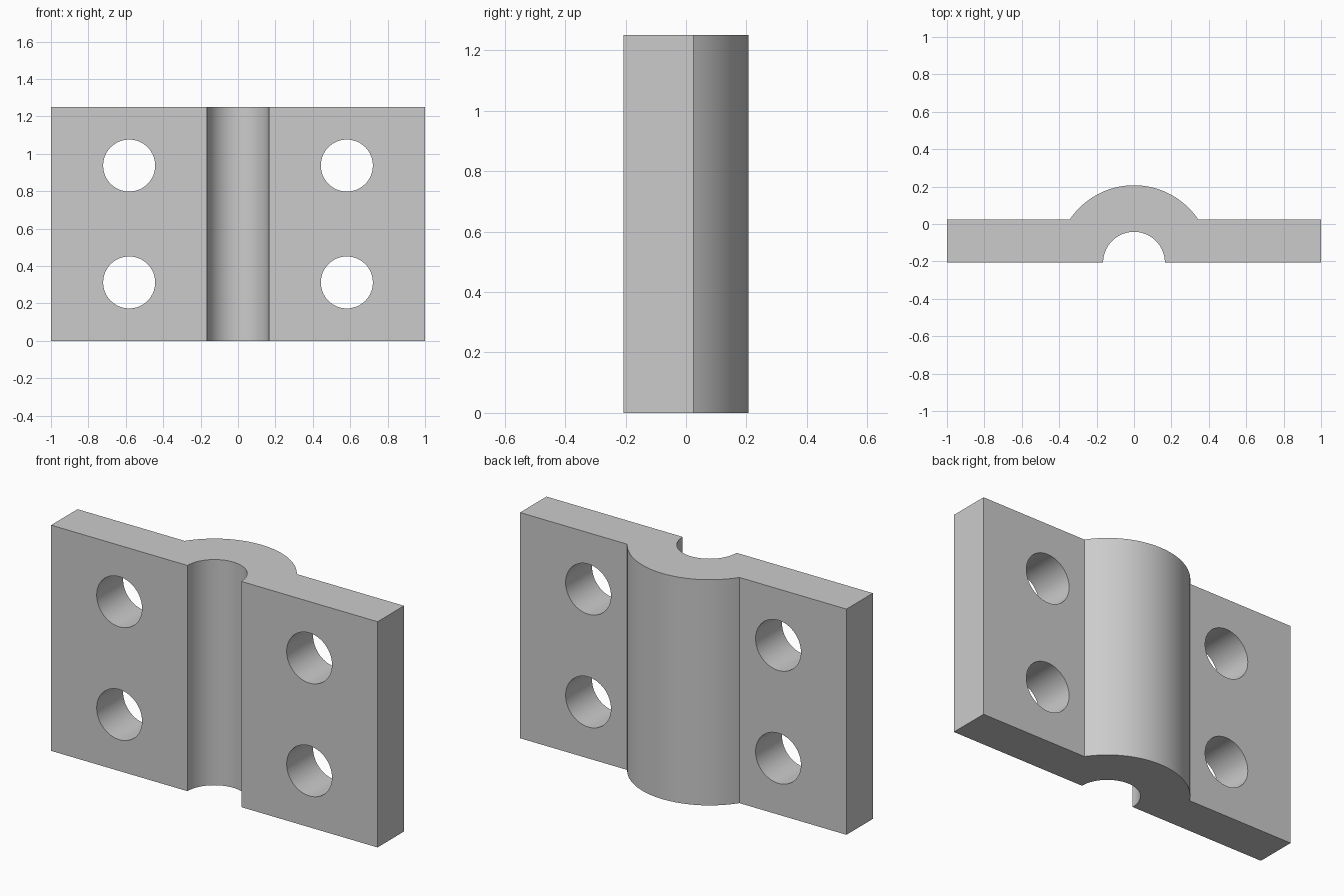
import bpy
import bmesh
from math import acos, asin, cos, pi, sin

default = bpy.data.objects.get("Cube")
if default:
    bpy.data.objects.remove(default, do_unlink=True)

HEIGHT = 1.25
FRONT, BACK = -0.207, 0.024      # plate faces
OUTER, BORE = 0.414, 0.165       # concentric radii, centred on the front face
HOLE_R, HOLE_X = 0.139, 0.582

grey = bpy.data.materials.new("grey metal")
grey.use_nodes = True
grey.diffuse_color = (0.6, 0.6, 0.6, 1)
grey.node_tree.nodes["Principled BSDF"].inputs["Base Color"].default_value = (0.6, 0.6, 0.6, 1)


def arc(radius, start, end, steps):
    angles = [start + (end - start) * i / steps for i in range(steps + 1)]
    return [(radius * cos(a), FRONT + radius * sin(a)) for a in angles]


# Clamp cross-section: flat flanges, domed back and half-round groove
meet = asin((BACK - FRONT) / OUTER)
profile = [(1, FRONT), (1, BACK)]
profile += arc(OUTER, meet, pi - meet, 48)
profile += [(-1, BACK), (-1, FRONT)]
profile += arc(BORE, pi, 0, 48)

bm = bmesh.new()
face = bm.faces.new([bm.verts.new((x, y, 0)) for x, y in profile])
extruded = bmesh.ops.extrude_face_region(bm, geom=[face])["geom"]
top = [v for v in extruded if isinstance(v, bmesh.types.BMVert)]
bmesh.ops.translate(bm, verts=top, vec=(0, 0, HEIGHT))
bmesh.ops.recalc_face_normals(bm, faces=bm.faces)
mesh = bpy.data.meshes.new("clamp_plate")
bm.to_mesh(mesh)
bm.free()
mesh.materials.append(grey)
plate = bpy.data.objects.new("clamp_plate", mesh)
bpy.context.collection.objects.link(plate)

# Four bolt holes
cutters = []
for x in (-HOLE_X, HOLE_X):
    for z in (HEIGHT / 4, HEIGHT * 3 / 4):
        bpy.ops.mesh.primitive_cylinder_add(vertices=64, radius=HOLE_R, depth=1,
                                            location=(x, 0, z), rotation=(pi / 2, 0, 0))
        cutter = bpy.context.object
        cutter.name = "bolt_hole_cutter"
        cutter.hide_render = True
        cutter.data.materials.append(grey)
        cutters.append(cutter)

bpy.ops.object.select_all(action="DESELECT")
plate.select_set(True)
bpy.context.view_layer.objects.active = plate
for cutter in cutters:
    cut = plate.modifiers.new("bolt_hole", "BOOLEAN")
    cut.operation = "DIFFERENCE"
    cut.solver = "EXACT"
    cut.object = cutter
    bpy.ops.object.modifier_apply(modifier=cut.name)
for cutter in cutters:
    bpy.data.objects.remove(cutter, do_unlink=True)

# Smooth curved walls, crisp rims
bpy.ops.object.shade_smooth_by_angle(angle=pi / 6)
